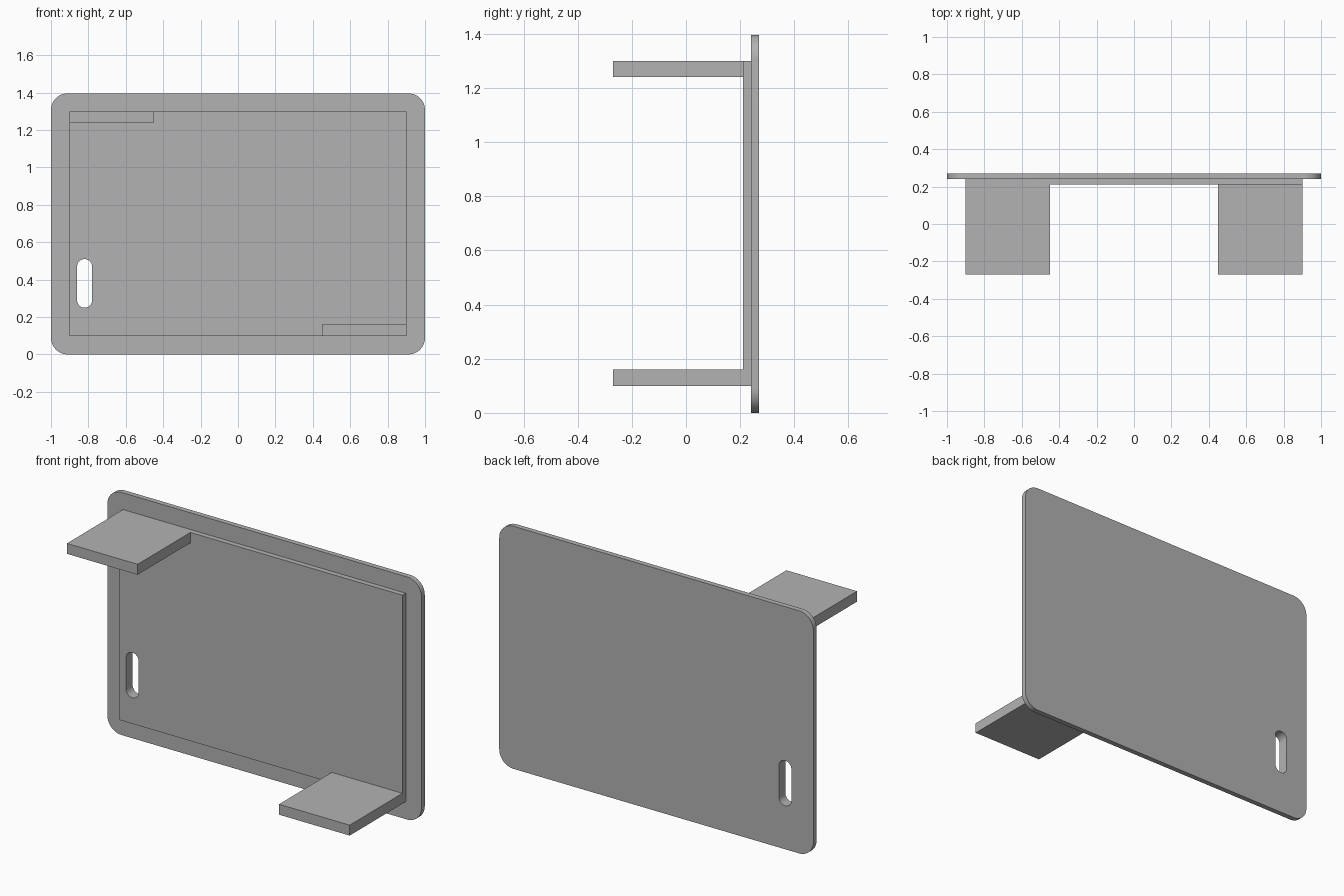
import bpy, bmesh
from math import sin, cos, pi, radians

cube = bpy.data.objects.get("Cube")
if cube:
    bpy.data.objects.remove(cube, do_unlink=True)

grey = bpy.data.materials.new("plain grey")
grey.use_nodes = True
colour = (0.448, 0.448, 0.448, 1)
grey.diffuse_color = colour
grey.node_tree.nodes["Principled BSDF"].inputs["Base Color"].default_value = colour


def rounded_loop(x0, x1, z0, z1, r, steps=12):
    """Outline of a rectangle in x and z; r = 0 keeps square corners."""
    if r == 0:
        return [(x1, z1), (x0, z1), (x0, z0), (x1, z0)]
    points = []
    centres = [(x1 - r, z1 - r), (x0 + r, z1 - r), (x0 + r, z0 + r), (x1 - r, z0 + r)]
    for i, (cx, cz) in enumerate(centres):
        for s in range(steps + 1):
            a = (i + s / steps) * pi / 2
            points.append((cx + r * cos(a), cz + r * sin(a)))
    return points


def slab(name, loops, y0, y1):
    """Fill the first loop, leave the others as holes, and extrude along y."""
    bm = bmesh.new()
    edges = []
    for loop in loops:
        verts = [bm.verts.new((x, y0, z)) for x, z in loop]
        edges += [bm.edges.new((v, verts[i - 1])) for i, v in enumerate(verts)]
    # merge the coincident points where corner arcs meet
    bmesh.ops.remove_doubles(bm, verts=bm.verts[:], dist=0.0001)
    bmesh.ops.triangle_fill(bm, use_beauty=True, use_dissolve=False,
                            edges=bm.edges[:], normal=(0, -1, 0))
    result = bmesh.ops.extrude_face_region(bm, geom=bm.faces[:], use_keep_orig=True)
    moved = [g for g in result["geom"] if isinstance(g, bmesh.types.BMVert)]
    bmesh.ops.translate(bm, verts=moved, vec=(0, y1 - y0, 0))
    bmesh.ops.recalc_face_normals(bm, faces=bm.faces[:])
    mesh = bpy.data.meshes.new(name)
    bm.to_mesh(mesh)
    bm.free()
    mesh.materials.append(grey)
    obj = bpy.data.objects.new(name, mesh)
    bpy.context.collection.objects.link(obj)
    bpy.ops.object.select_all(action="DESELECT")
    obj.select_set(True)
    bpy.context.view_layer.objects.active = obj
    bpy.ops.object.shade_smooth_by_angle(angle=radians(30))


# Slot running through both the back plate and the raised panel
slot = rounded_loop(-0.86, -0.78, 0.25, 0.51, 0.04)

slab("back_plate", [rounded_loop(-1, 1, 0, 1.396, 0.09), slot], 0.24, 0.27)
slab("raised_panel", [rounded_loop(-0.9, 0.9, 0.1, 1.3, 0), slot], 0.21, 0.24)

# Tabs at opposite corners, flush with the panel edges
slab("upper_right_tab", [rounded_loop(-0.9, -0.45, 1.24, 1.3, 0)], -0.27, 0.21)
slab("lower_left_tab", [rounded_loop(0.45, 0.9, 0.1, 0.16, 0)], -0.27, 0.21)
